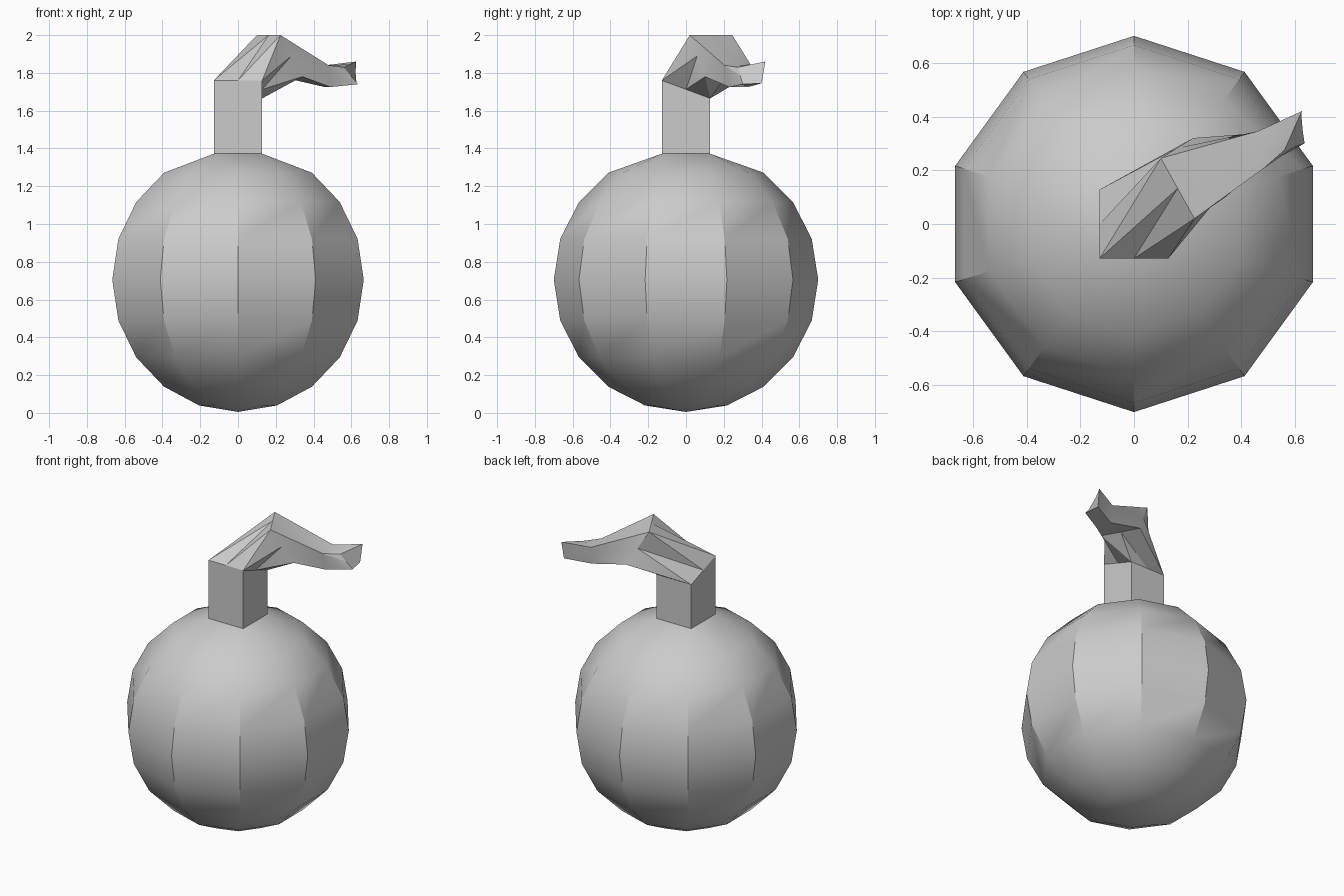
import bpy, bmesh, math
from mathutils import Vector

cube = bpy.data.objects.get("Cube")
if cube:
    bpy.data.objects.remove(cube)

grey = bpy.data.materials.new("plain_grey")
grey.use_nodes = True
grey.diffuse_color = (0.6, 0.6, 0.6, 1)
grey.node_tree.nodes["Principled BSDF"].inputs["Base Color"].default_value = (0.6, 0.6, 0.6, 1)


def finish(name, bm):
    bmesh.ops.recalc_face_normals(bm, faces=bm.faces)
    mesh = bpy.data.meshes.new(name)
    bm.to_mesh(mesh)
    bm.free()
    mesh.materials.append(grey)
    obj = bpy.data.objects.new(name, mesh)
    bpy.context.collection.objects.link(obj)
    bpy.ops.object.select_all(action='DESELECT')
    obj.select_set(True)
    bpy.context.view_layer.objects.active = obj
    bpy.ops.object.shade_smooth_by_angle(angle=math.radians(30))
    return obj


RADIUS, CENTRE, SIDES = 0.7, 0.705, 10
HALF = 0.128
SQUARE = [(-HALF, -HALF), (HALF, -HALF), (HALF, HALF), (-HALF, HALF)]
NECK = 1.372

# Round body: ten-sided ball whose top narrows to the square stem
bm = bmesh.new()
rings = []
for k in range(1, SIDES - 1):
    a = math.pi * k / SIDES
    r, z = RADIUS * math.sin(a), CENTRE - RADIUS * math.cos(a)
    turn = [math.tau * i / SIDES - math.pi / 2 for i in range(SIDES)]
    rings.append([bm.verts.new((r * math.cos(t), r * math.sin(t), z)) for t in turn])
pole = bm.verts.new((0, 0, CENTRE - RADIUS))
for i in range(SIDES):
    j = (i + 1) % SIDES
    bm.faces.new((pole, rings[0][j], rings[0][i]))
    for low, high in zip(rings, rings[1:]):
        bm.faces.new((low[i], low[j], high[j], high[i]))

# Shoulder between the last ring and the stem's square base
corners = [bm.verts.new((x, y, NECK)) for x, y in SQUARE]
top = rings[-1]
nearest = [min(range(4), key=lambda c: ((v.co + top[(i + 1) % SIDES].co) / 2 - corners[c].co).length)
           for i, v in enumerate(top)]
for i in range(SIDES):
    j = (i + 1) % SIDES
    a, b = corners[nearest[i]], corners[nearest[j]]
    bm.faces.new((top[i], top[j], a))
    if a != b:
        bm.faces.new((top[j], b, a))
finish("round_body", bm)

# Crooked stem: four-cornered sections, each edge split in two
sections = [
    [(x, y, NECK) for x, y in SQUARE],
    [(x, y, 1.76 if y < 0 else 1.665) for x, y in SQUARE],
    [(0.1, 0.245, 2.0), (0.225, 0.02, 2.0), (0.34, 0.1, 1.78), (0.22, 0.32, 1.78)],
    [(0.46, 0.345, 1.84), (0.48, 0.205, 1.84), (0.49, 0.23, 1.725), (0.46, 0.33, 1.725)],
    [(0.625, 0.42, 1.86), (0.56, 0.275, 1.83), (0.635, 0.3, 1.74), (0.62, 0.4, 1.745)],
]
bm = bmesh.new()
loops = []
for pts in sections:
    pts = [Vector(p) for p in pts]
    loop = []
    for i, p in enumerate(pts):
        loop += [bm.verts.new(p), bm.verts.new((p + pts[(i + 1) % 4]) / 2)]
    loops.append(loop)
for low, high in zip(loops, loops[1:]):
    for i in range(8):
        j = (i + 1) % 8
        bm.faces.new((low[i], low[j], high[j]))
        bm.faces.new((low[i], high[j], high[i]))
bm.faces.new(loops[-1])
finish("crooked_stem", bm)
